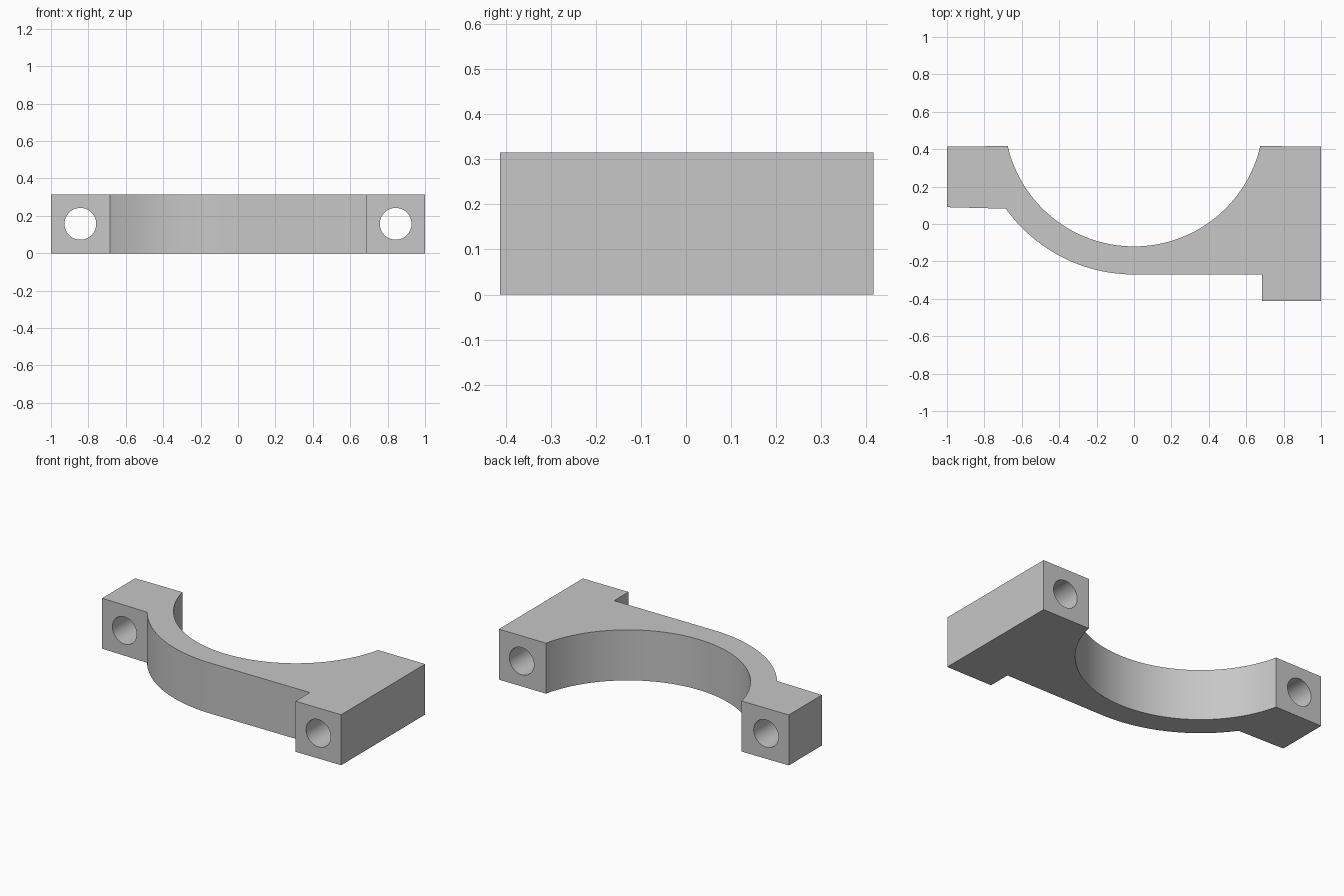
import bpy
import bmesh
from math import asin, cos, sin, radians

cube = bpy.data.objects.get("Cube")
if cube:
    bpy.data.objects.remove(cube, do_unlink=True)

HEIGHT = 0.315
BACK, FRONT = 0.415, -0.412
CENTRE_Y = 0.573          # shared centre of the cradle arcs
INNER_R, OUTER_R = 0.693, 0.843
LUG_X = 0.685             # inner edge of the bolt lugs
HOLE_X, HOLE_R = 0.843, 0.085

grey = bpy.data.materials.new("plain grey")
grey.use_nodes = True
colour = (0.57, 0.57, 0.57, 1)
grey.diffuse_color = colour
grey.node_tree.nodes["Principled BSDF"].inputs["Base Color"].default_value = colour


def arc(radius, start, end, steps):
    """Points on a cradle arc; angles measured from straight down."""
    angles = [start + (end - start) * i / steps for i in range(steps + 1)]
    return [(radius * sin(a), CENTRE_Y - radius * cos(a)) for a in angles]


# Bracket outline, counter-clockwise from the left lug
inner_end = asin(0.675 / INNER_R)
outer_end = asin(LUG_X / OUTER_R)
outline = [(-1, BACK), (-1, 0.09)]
outline += arc(OUTER_R, -outer_end, 0, 32)
outline += [(LUG_X, CENTRE_Y - OUTER_R), (LUG_X, FRONT), (1, FRONT), (1, BACK)]
outline += arc(INNER_R, inner_end, -inner_end, 64)

# Extrude the outline into the clamp body
bm = bmesh.new()
base = bm.faces.new([bm.verts.new((x, y, 0)) for x, y in outline])
raised = bmesh.ops.extrude_face_region(bm, geom=[base])["geom"]
bmesh.ops.translate(bm, vec=(0, 0, HEIGHT),
                    verts=[v for v in raised if isinstance(v, bmesh.types.BMVert)])
bmesh.ops.recalc_face_normals(bm, faces=bm.faces)
mesh = bpy.data.meshes.new("clamp_bracket")
bm.to_mesh(mesh)
bm.free()
mesh.materials.append(grey)
bracket = bpy.data.objects.new("clamp_bracket", mesh)
bpy.context.collection.objects.link(bracket)

# Bolt holes running front to back through both lugs
for side, x in (("left", HOLE_X), ("right", -HOLE_X)):
    bpy.ops.mesh.primitive_cylinder_add(vertices=48, radius=HOLE_R, depth=2,
                                        location=(x, 0, HEIGHT / 2),
                                        rotation=(radians(90), 0, 0))
    cutter = bpy.context.object
    cutter.name = side + "_hole_cutter"
    cutter.hide_render = True
    cutter.data.materials.append(grey)
    cut = bracket.modifiers.new(side + "_bolt_hole", 'BOOLEAN')
    cut.operation = 'DIFFERENCE'
    cut.solver = 'EXACT'
    cut.object = cutter
    bpy.ops.object.select_all(action='DESELECT')
    bracket.select_set(True)
    bpy.context.view_layer.objects.active = bracket
    bpy.ops.object.modifier_apply(modifier=cut.name)
    bpy.data.objects.remove(cutter, do_unlink=True)

# Smooth arcs and bores, crisp edges
bpy.ops.object.shade_smooth_by_angle(angle=radians(30))
